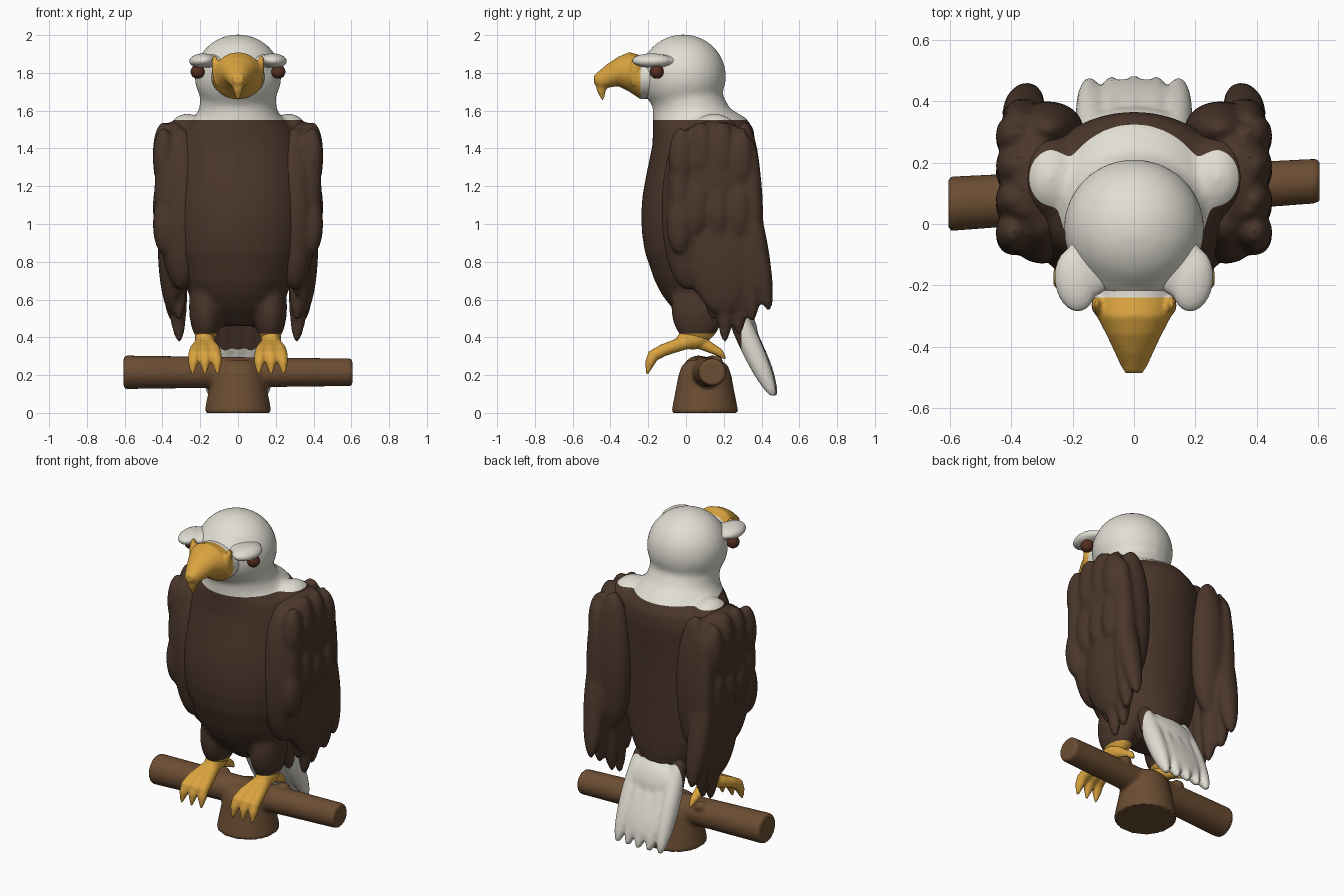
import bpy, bmesh
from math import sin, cos, pi, radians
from mathutils import Vector, Matrix, Euler

if "Cube" in bpy.data.objects:
    bpy.data.objects.remove(bpy.data.objects["Cube"])


def material(name, rgb):
    m = bpy.data.materials.new(name)
    m.use_nodes = True
    m.diffuse_color = (*rgb, 1)
    m.node_tree.nodes["Principled BSDF"].inputs["Base Color"].default_value = (*rgb, 1)
    return m


BROWN = material("dark brown plumage", (0.07, 0.038, 0.024))
WHITE = material("off white plumage", (0.75, 0.73, 0.65))
YELLOW = material("golden yellow", (0.70, 0.37, 0.05))
WOOD = material("wood brown", (0.15, 0.075, 0.033))
EYE = material("eye brown", (0.09, 0.028, 0.014))


def ball(bm, center, radii, rot=(0, 0, 0)):
    mat = Matrix.LocRotScale(Vector(center), Euler(rot), Vector(radii))
    bmesh.ops.create_uvsphere(bm, u_segments=28, v_segments=18, radius=1, matrix=mat)


def feather(bm, a, b, rx, ry):
    """Long ellipsoid running from a down to b."""
    a, b = Vector(a), Vector(b)
    turn = Vector((0, 0, -1)).rotation_difference(b - a)
    mat = Matrix.LocRotScale((a + b) / 2, turn, Vector((rx, ry, (b - a).length / 2)))
    bmesh.ops.create_uvsphere(bm, u_segments=20, v_segments=24, radius=1, matrix=mat)


def loft(bm, rings, n=32):
    """Skin elliptical rings given as (centre, first axis, second axis)."""
    loops = []
    for c, u, v in rings:
        c, u, v = Vector(c), Vector(u), Vector(v)
        loops.append([bm.verts.new(c + u * cos(2 * pi * i / n) + v * sin(2 * pi * i / n))
                      for i in range(n)])
    for p, q in zip(loops, loops[1:]):
        for i in range(n):
            j = (i + 1) % n
            bm.faces.new((p[i], p[j], q[j], q[i]))
    bm.faces.new(loops[0][::-1])
    bm.faces.new(loops[-1])


def tube(bm, points):
    """Tapered round limb through (x, y, z, radius) points."""
    pts = [Vector(p[:3]) for p in points]
    rings = []
    for i, p in enumerate(pts):
        d = (pts[min(i + 1, len(pts) - 1)] - pts[max(i - 1, 0)]).normalized()
        u = d.cross(Vector((1, 0, 0))).normalized()
        rings.append((p, u * points[i][3], d.cross(u) * points[i][3]))
    loft(bm, rings, 14)


def finish(name, bm, mats, voxel=0, cuts=(), rule=None, smooth=4):
    """Make the object, fuse it, cut colour borders, colour the faces, shade smooth."""
    bmesh.ops.recalc_face_normals(bm, faces=bm.faces)
    me = bpy.data.meshes.new(name)
    bm.to_mesh(me)
    bm.free()
    ob = bpy.data.objects.new(name, me)
    bpy.context.collection.objects.link(ob)
    bpy.ops.object.select_all(action='DESELECT')
    ob.select_set(True)
    bpy.context.view_layer.objects.active = ob
    if voxel:
        fuse = ob.modifiers.new("fuse", 'REMESH')
        fuse.mode = 'VOXEL'
        fuse.voxel_size = voxel
        soft = ob.modifiers.new("soften", 'SMOOTH')
        soft.factor, soft.iterations = 0.5, smooth
        for m in ("fuse", "soften"):
            bpy.ops.object.modifier_apply(modifier=m)
    for m in mats:
        ob.data.materials.append(m)
    if rule:
        bm = bmesh.new()
        bm.from_mesh(ob.data)
        for co, no in cuts:
            bmesh.ops.bisect_plane(bm, geom=bm.verts[:] + bm.edges[:] + bm.faces[:],
                                   plane_co=co, plane_no=no, dist=1e-5)
        for f in bm.faces:
            f.material_index = rule(f.calc_center_median())
        bm.to_mesh(ob.data)
        bm.free()
    bpy.ops.object.shade_smooth_by_angle(angle=radians(45))


# Body: torso, neck, head, shoulders and thighs fused together
bm = bmesh.new()
torso = [  # height, half width, front, back
    (0.46, 0.09, 0.03, 0.24), (0.55, 0.21, -0.07, 0.31), (0.62, 0.255, -0.125, 0.32),
    (0.70, 0.295, -0.167, 0.325), (0.85, 0.34, -0.218, 0.33), (0.95, 0.352, -0.234, 0.335),
    (1.05, 0.358, -0.238, 0.34), (1.15, 0.358, -0.231, 0.345), (1.25, 0.352, -0.213, 0.352),
    (1.42, 0.335, -0.178, 0.367), (1.50, 0.30, -0.175, 0.36), (1.56, 0.235, -0.175, 0.32),
    (1.61, 0.205, -0.175, 0.235), (1.68, 0.20, -0.19, 0.195), (1.78, 0.20, -0.2, 0.19)]
loft(bm, [((0, (f + b) / 2, z), (w, 0, 0), (0, (b - f) / 2, 0)) for z, w, f, b in torso])
ball(bm, (0, -0.015, 1.783), (0.23, 0.227, 0.221))
ball(bm, (0, -0.13, 1.76), (0.16, 0.118, 0.125))
ball(bm, (0, -0.13, 1.83), (0.17, 0.118, 0.095))
for s in (-1, 1):
    ball(bm, (s * 0.27, 0.15, 1.45), (0.11, 0.14, 0.135))
    ball(bm, (s * 0.17, 0.06, 0.56), (0.09, 0.14, 0.2))
finish("body", bm, (BROWN, WHITE, YELLOW), 0.016,
       [((0, 0, 1.55), (0, 0, 1)), ((0, 0, 0.42), (0, 0, 1))],
       lambda c: 1 if c.z > 1.55 else 2 if c.z < 0.42 else 0, smooth=8)

# Folded wings: overlapping long feathers, shoulder coverts and the wrap over the back
quills = [  # top y, top z, tip y, tip z, half depth
    (-0.03, 1.49, -0.03, 0.86, 0.066), (0.04, 1.53, 0.07, 0.62, 0.066),
    (0.13, 1.54, 0.14, 0.49, 0.066), (0.22, 1.54, 0.205, 0.37, 0.066),
    (0.30, 1.52, 0.28, 0.41, 0.066), (0.345, 1.45, 0.35, 0.48, 0.064),
    (0.31, 1.25, 0.44, 0.54, 0.057)]
for s, side in ((-1, "right"), (1, "left")):
    bm = bmesh.new()
    for i, (ty, tz, by, bz, depth) in enumerate(quills):
        tip = 0.375 if i == 0 else 0.31 if i < 5 else 0.345
        feather(bm, (s * 0.375, ty, tz), (s * tip, by, bz), 0.068, depth)
    ball(bm, (s * 0.355, 0.15, 1.27), (0.085, 0.22, 0.25))
    ball(bm, (s * 0.345, 0.2, 0.9), (0.08, 0.2, 0.38))
    ball(bm, (s * 0.28, 0.31, 1.12), (0.115, 0.09, 0.42))
    # fillers that close the wing against the breast and shoulder
    ball(bm, (s * 0.30, 0.01, 1.08), (0.12, 0.14, 0.43))
    ball(bm, (s * 0.325, 0.15, 1.4), (0.11, 0.2, 0.148))
    for y, z in ((-0.025, 1.35), (0.08, 1.38), (0.19, 1.38), (0.29, 1.34),
                 (-0.035, 1.0), (0.06, 1.1), (0.17, 1.08), (0.28, 1.08)):
        ball(bm, (s * 0.393, y, z), (0.058, 0.068, 0.16))
    finish(side + "_wing", bm, (BROWN,), 0.013, smooth=6)

# Tail fan, brown at its root
bm = bmesh.new()
for i in range(-2, 3):
    feather(bm, (i * 0.062, 0.195, 0.68), (i * 0.073, 0.475 - 0.004 * abs(i), 0.085),
            0.054, 0.058)
ball(bm, (0, 0.37, 0.33), (0.17, 0.046, 0.22), (radians(26), 0, 0))
ball(bm, (0, 0.32, 0.46), (0.16, 0.052, 0.11), (radians(20), 0, 0))
ball(bm, (0, 0.33, 0.40), (0.14, 0.05, 0.09))
finish("tail", bm, (BROWN, WHITE), 0.012, [((0, 0.295, 0), (0, 1, 0))],
       lambda c: int(c.y > 0.295), smooth=2)

# Hooked beak with the white face behind it
bm = bmesh.new()
beak = [  # y, half width, bottom, top
    (-0.10, 0.15, 1.67, 1.89), (-0.24, 0.137, 1.66, 1.893), (-0.30, 0.122, 1.70, 1.91),
    (-0.36, 0.09, 1.73, 1.885), (-0.42, 0.062, 1.72, 1.845), (-0.46, 0.044, 1.715, 1.81),
    (-0.486, 0.028, 1.745, 1.79)]
loft(bm, [((0, y, (a + b) / 2), (w, 0, 0), (0, 0, (b - a) / 2)) for y, w, a, b in beak])
tube(bm, [(0, -0.42, 1.79, 0.045), (0, -0.449, 1.755, 0.036), (0, -0.448, 1.71, 0.026),
          (0, -0.44, 1.65, 0.004)])
for s in (-1, 1):
    feather(bm, (s * 0.125, -0.26, 1.895), (s * 0.11, -0.275, 1.73), 0.02, 0.03)
finish("beak", bm, (YELLOW, WHITE), 0.009, [((0, -0.24, 0), (0, 1, 0))],
       lambda c: int(c.y > -0.24), smooth=2)

for s, side in ((-1, "right"), (1, "left")):
    # Heavy brow joined to the head, and eye
    bm = bmesh.new()
    ball(bm, (s * 0.19, -0.182, 1.865), (0.069, 0.105, 0.038), (0, s * 0.08, s * -0.12))
    ball(bm, (s * 0.15, -0.14, 1.862), (0.085, 0.1, 0.036))
    finish(side + "_brow", bm, (WHITE,), 0.008)
    bm = bmesh.new()
    ball(bm, (s * 0.214, -0.155, 1.806), (0.037, 0.037, 0.037))
    finish(side + "_eye", bm, (EYE,))

    # Foot: ankle, three front toes with talons, one rear toe
    bm = bmesh.new()
    x = s * 0.175
    ball(bm, (x, 0.035, 0.39), (0.055, 0.085, 0.055))
    for t in (-1, 0, 1):
        tube(bm, [(x + t * 0.012, 0.03, 0.375, 0.03), (x + t * 0.025, -0.04, 0.36, 0.036),
                  (x + t * 0.05, -0.12, 0.332, 0.033), (x + t * 0.057, -0.175, 0.302, 0.033),
                  (x + t * 0.063, -0.192, 0.262, 0.026), (x + t * 0.068, -0.207, 0.2, 0.005)])
    tube(bm, [(x, 0.05, 0.38, 0.035), (x, 0.12, 0.35, 0.03), (x, 0.18, 0.318, 0.022),
              (x, 0.215, 0.28, 0.004)])
    finish(side + "_foot", bm, (YELLOW,), 0.009, smooth=2)

# Perch: tapering bar blended into a stump, with small knots
bm = bmesh.new()
bar = [(-0.605, 0.08), (-0.595, 0.089), (0, 0.081), (0.597, 0.073), (0.605, 0.066)]
loft(bm, [((x, 0.103 + 0.062 * x, 0.215), (0, r, 0), (0, 0, r)) for x, r in bar], 24)
stump = [(0, 0.173), (0.01, 0.176), (0.07, 0.165), (0.12, 0.155), (0.2, 0.14),
         (0.25, 0.122), (0.28, 0.085)]
loft(bm, [((0, 0.1, z), (r, 0, 0), (0, r, 0)) for z, r in stump], 28)
ball(bm, (0, 0.1, 0.19), (0.185, 0.1, 0.085))
for x, y in ((-0.2, 0.14), (0.2, 0.16)):
    ball(bm, (x, y, 0.275), (0.04, 0.035, 0.03))
finish("perch", bm, (WOOD,), 0.011, smooth=2)
